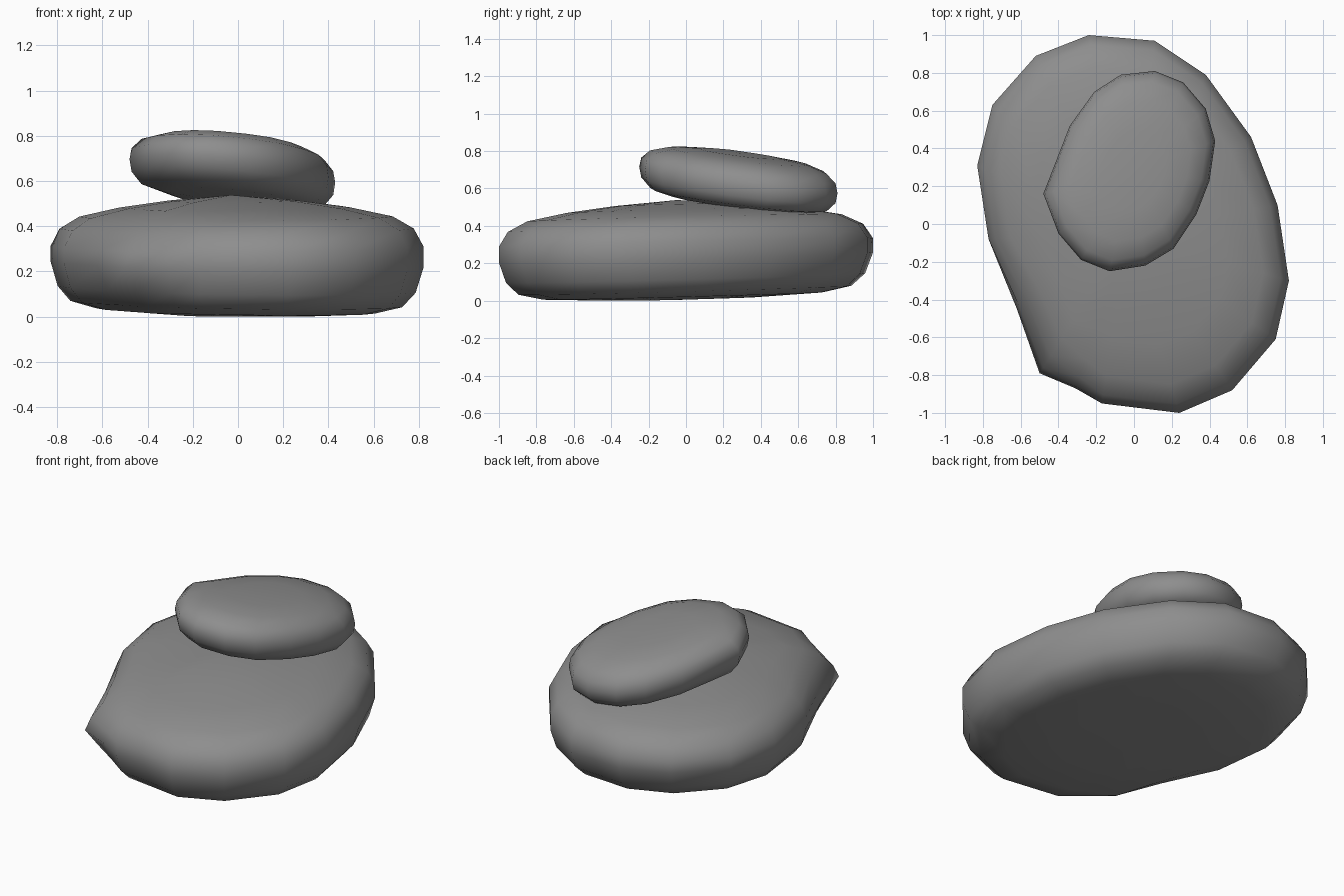
import bpy, bmesh

if "Cube" in bpy.data.objects:
    bpy.data.objects.remove(bpy.data.objects["Cube"])

stone_grey = bpy.data.materials.new("stone grey")
stone_grey.diffuse_color = (0.27, 0.27, 0.27, 1)
stone_grey.use_nodes = True
stone_grey.node_tree.nodes["Principled BSDF"].inputs["Base Color"].default_value = stone_grey.diffuse_color


def make_stone(name, outline, centre, profile, tilt, under_tilt=0.0, pinch={}):
    """Loft scaled copies of the outline from the top down to the underside.
    pinch narrows chosen outline corners above and below the widest level."""
    cx, cy, cz = centre
    bm = bmesh.new()

    def point(x, y, s, dz, squeeze=0.0):
        if s > .8:
            s *= 1 - squeeze * abs(dz + .04)
        px, py = (x - cx) * s, (y - cy) * s
        z = cz + dz + tilt[0] * px + tilt[1] * py
        if dz < 0:
            z += under_tilt * px
        return bm.verts.new((cx + px, cy + py, max(z, 0)))

    rings = [[point(x, y, s, dz, pinch.get(i, 0)) for i, (x, y) in enumerate(outline)]
             for s, dz in profile[1:-1]]
    top = point(cx, cy, 0, profile[0][1])
    bottom = point(cx, cy, 0, profile[-1][1])
    n = len(outline)
    for i in range(n):
        j = (i + 1) % n
        bm.faces.new((top, rings[0][i], rings[0][j]))
        bm.faces.new((bottom, rings[-1][j], rings[-1][i]))
        for a, b in zip(rings, rings[1:]):
            bm.faces.new((a[i], b[i], b[j], a[j]))
    bmesh.ops.recalc_face_normals(bm, faces=bm.faces[:])
    for f in bm.faces:
        f.smooth = True
    mesh = bpy.data.meshes.new(name)
    bm.to_mesh(mesh)
    bm.free()
    mesh.materials.append(stone_grey)
    obj = bpy.data.objects.new(name, mesh)
    bpy.context.collection.objects.link(obj)


# Large flat stone resting on the ground, with one sharper front corner
make_stone(
    "lower_stone",
    [(-.24, 1), (.11, .97), (.38, .79), (.62, .46), (.76, .1), (.82, -.3),
     (.75, -.61), (.52, -.88), (.24, -1), (-.17, -.95), (-.31, -.87), (-.5, -.79),
     (-.62, -.45), (-.77, -.08), (-.83, .31), (-.75, .63), (-.52, .89)],
    (-.03, -.05, .27),
    [(0, .268), (.35, .243), (.62, .212), (.84, .172), (.95, .118), (1, .04),
     (1, -.04), (.96, -.15), (.89, -.215), (.75, -.245), (.4, -.262), (0, -.266)],
    (.01, .025), -.02, {10: .15, 11: .5, 12: .3})

# Small tilted stone balanced on top
make_stone(
    "upper_stone",
    [(-.48, .16), (-.34, .52), (-.21, .70), (-.07, .79), (.11, .81), (.26, .75),
     (.38, .61), (.43, .44), (.40, .23), (.33, .05), (.21, -.13), (.06, -.22),
     (-.13, -.25), (-.28, -.19), (-.40, -.05)],
    (0, .28, .645),
    [(0, .145), (.4, .142), (.7, .127), (.89, .095), (.98, .05), (1, 0),
     (.98, -.055), (.89, -.105), (.7, -.127), (.4, -.135), (0, -.135)],
    (-.08, -.115))
